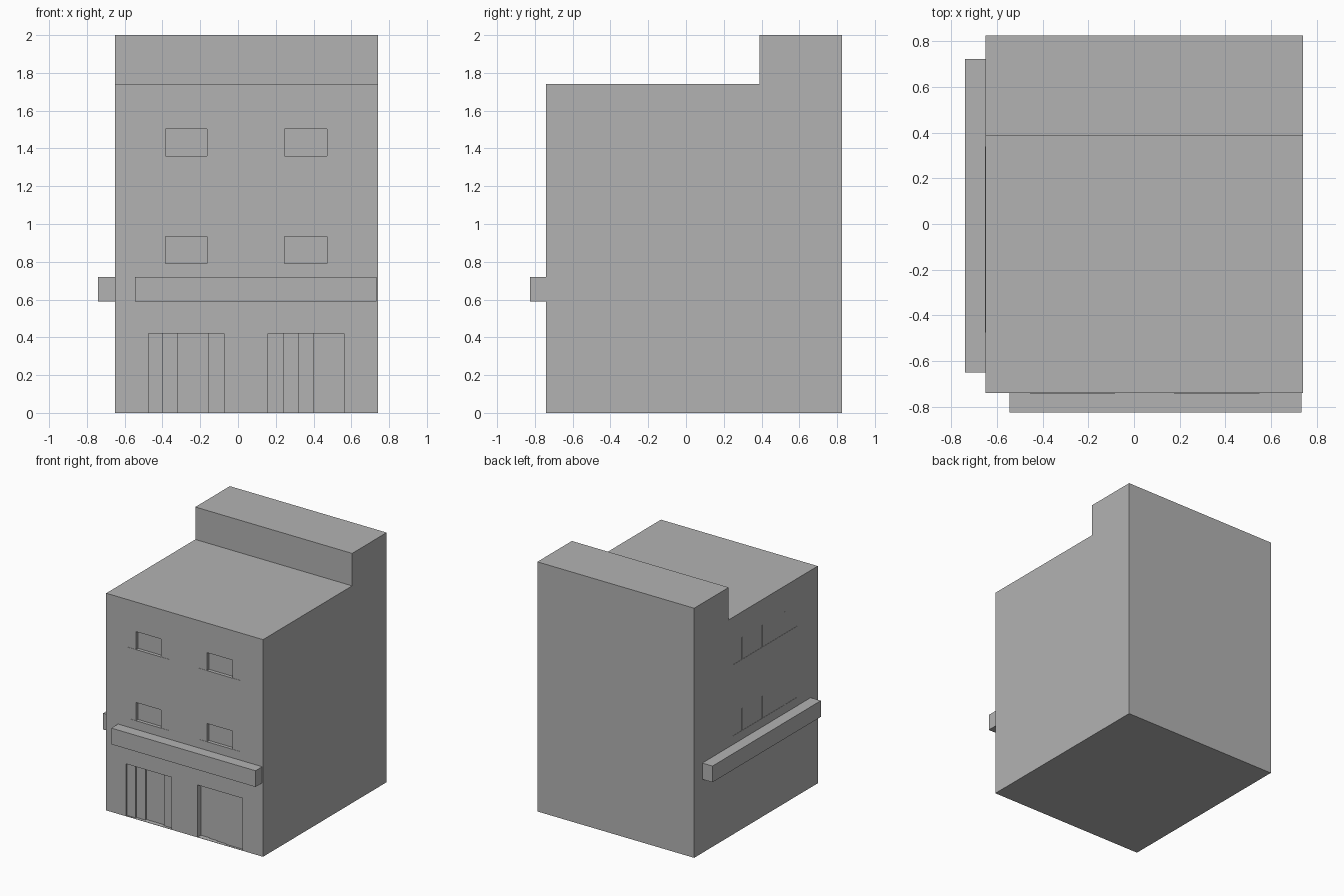
import bpy, bmesh

if "Cube" in bpy.data.objects:
    bpy.data.objects.remove(bpy.data.objects["Cube"])

# Mid grey for the whole building
grey = bpy.data.materials.new("mid_grey")
grey.diffuse_color = (0.45, 0.45, 0.45, 1)
grey.use_nodes = True
grey.node_tree.nodes["Principled BSDF"].inputs["Base Color"].default_value = grey.diffuse_color


def add_box(bm, x, y, z):
    verts = bmesh.ops.create_cube(bm, size=1)["verts"]
    for v in verts:
        v.co = [a + (c + 0.5) * (b - a) for c, (a, b) in zip(v.co, (x, y, z))]


def finish(name, bm):
    mesh = bpy.data.meshes.new(name)
    bm.to_mesh(mesh)
    bm.free()
    mesh.materials.append(grey)
    ob = bpy.data.objects.new(name, mesh)
    bpy.context.collection.objects.link(ob)
    return ob


def make(name, boxes):
    bm = bmesh.new()
    for b in boxes:
        add_box(bm, *b)
    return finish(name, bm)


FRONT, BACK, LEFT, RIGHT = -0.74, 0.825, -0.65, 0.74
ROWS = [(0.79, 0.935), (1.36, 1.503)]
WINDOWS = [(-0.385, -0.163), (0.245, 0.47)]
DOORS = [(-0.475, -0.073), (0.16, 0.56)]
FLOOR = 0.002

# Main building: stepped side profile extruded across its width
bm = bmesh.new()
profile = [(FRONT, 0), (BACK, 0), (BACK, 2), (0.388, 2), (0.388, 1.74), (FRONT, 1.74)]
face = bm.faces.new([bm.verts.new((LEFT, y, z)) for y, z in profile])
out = bmesh.ops.extrude_face_region(bm, geom=[face])["geom"]
bmesh.ops.translate(bm, vec=(RIGHT - LEFT, 0, 0),
                    verts=[g for g in out if isinstance(g, bmesh.types.BMVert)])
bmesh.ops.recalc_face_normals(bm, faces=bm.faces)
building = finish("building", bm)

# Window and door recesses
cuts = [(w, (FRONT - 0.1, FRONT + 0.025), z) for w in WINDOWS for z in ROWS]
cuts += [(d, (FRONT - 0.1, FRONT + 0.045), (FLOOR, 0.42)) for d in DOORS]
cutter = make("recess_cutter", cuts)
cutter.hide_render = True
cutter.hide_set(True)
mod = building.modifiers.new("recesses", "BOOLEAN")
mod.operation, mod.solver, mod.object = "DIFFERENCE", "EXACT", cutter

# Folding door leaves, each set at a slightly different depth
LEAVES = {
    "left_door": [(-0.475, -0.40, 0.014), (-0.40, -0.32, 0.024),
                  (-0.32, -0.155, 0.036), (-0.155, -0.073, 0.022)],
    "right_door": [(0.16, 0.24, 0.042), (0.24, 0.32, 0.034),
                   (0.32, 0.40, 0.026), (0.40, 0.56, 0.018)],
}
for name, leaves in LEAVES.items():
    make(name, [((a, b), (FRONT + d, FRONT + 0.05), (FLOOR, 0.42)) for a, b, d in leaves])

# Awning bands over the ground floor
make("front_awning", [((-0.545, 0.733), (-0.825, FRONT), (0.59, 0.72))])
make("left_awning", [((-0.74, LEFT), (-0.65, 0.722), (0.59, 0.72))])

# Thin sills
make("front_sills", [((a - 0.07, b + 0.08), (FRONT - 0.002, FRONT + 0.01), (z[0] - 0.002, z[0]))
                     for a, b in WINDOWS for z in ROWS])
make("left_sills", [((LEFT - 0.002, LEFT + 0.01), (-0.475, 0.34), (z[0] - 0.002, z[0]))
                    for z in ROWS])

# Narrow upright strips on the left wall
make("left_mullions", [((LEFT - 0.002, LEFT + 0.01), (y - 0.004, y + 0.004), (z[0], z[1] + 0.032))
                       for y in (0.22, -0.04, -0.32, -0.46) for z in ROWS])
